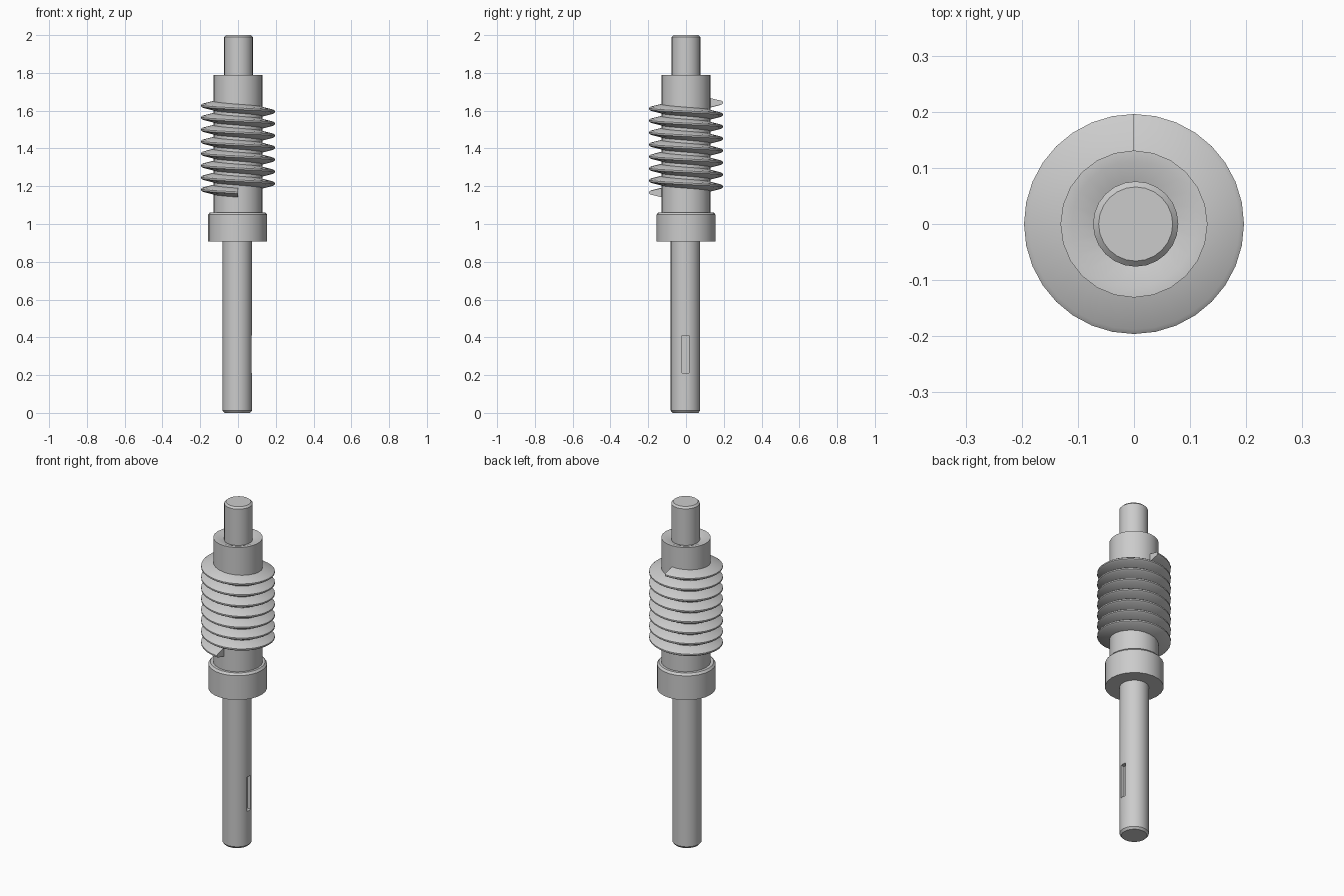
import bpy, bmesh, math

cube = bpy.data.objects.get("Cube")
if cube:
    bpy.data.objects.remove(cube, do_unlink=True)

steel = bpy.data.materials.new("grey_steel")
steel.use_nodes = True
GREY = (0.6, 0.6, 0.6, 1)
steel.diffuse_color = GREY
steel.node_tree.nodes["Principled BSDF"].inputs["Base Color"].default_value = GREY


def finish(name, bm, smooth=True):
    bmesh.ops.recalc_face_normals(bm, faces=bm.faces)
    mesh = bpy.data.meshes.new(name)
    bm.to_mesh(mesh)
    bm.free()
    mesh.materials.append(steel)
    obj = bpy.data.objects.new(name, mesh)
    bpy.context.collection.objects.link(obj)
    if smooth:
        bpy.ops.object.select_all(action="DESELECT")
        obj.select_set(True)
        bpy.context.view_layer.objects.active = obj
        bpy.ops.object.shade_smooth_by_angle(angle=math.radians(35))
    return obj


def lathe(name, profile, sides, closed=False, centre=(0, 0)):
    """Revolve (radius, height) points; cap the ends unless the profile is a loop."""
    bm = bmesh.new()
    rings = []
    for r, z in profile:
        rings.append([bm.verts.new((centre[0] + r * math.cos(math.tau * i / sides),
                                    centre[1] + r * math.sin(math.tau * i / sides), z))
                      for i in range(sides)])
    pairs = list(zip(rings, rings[1:]))
    if closed:
        pairs.append((rings[-1], rings[0]))
    else:
        bm.faces.new(rings[0])
        bm.faces.new(rings[-1])
    for a, b in pairs:
        for i in range(sides):
            j = (i + 1) % sides
            bm.faces.new((a[i], a[j], b[j], b[i]))
    return finish(name, bm)


def helix_thread(name, start_z, pitch, turns, section, steps=32):
    """Sweep a (radius, height offset) section along a left-handed helix."""
    bm = bmesh.new()
    rings = []
    for i in range(int(turns * steps) + 1):
        t = i / steps
        a = -math.pi / 2 - math.tau * t
        rings.append([bm.verts.new((r * math.cos(a), r * math.sin(a), start_z + pitch * t + dz))
                      for r, dz in section])
    n = len(section)
    for a, b in zip(rings, rings[1:]):
        for k in range(n):
            m = (k + 1) % n
            bm.faces.new((a[k], a[m], b[m], b[k]))
    bm.faces.new(rings[0])
    bm.faces.new(rings[-1])
    return finish(name, bm)


# Shafts with chamfered ends
lower_shaft = lathe("lower_shaft", [(0.068, 0), (0.078, 0.012), (0.078, 1.0)], 24, centre=(-0.004, -0.003))
lathe("upper_shaft", [(0.076, 1.0), (0.076, 1.99), (0.066, 2.0)], 24, centre=(0.003, 0))

# Worm body with a shallow dished top
lathe("worm_body", [(0.07, 1.0), (0.131, 1.0), (0.131, 1.79), (0.112, 1.79), (0.07, 1.775)], 24, closed=True)

# Shoulder collar
lathe("collar", [(0.07, 0.908), (0.156, 0.908), (0.156, 1.05), (0.146, 1.062), (0.07, 1.062)],
      24, closed=True, centre=(-0.002, 0))

# Worm thread
helix_thread("worm_thread", 1.166, 0.0635, 7.5,
             [(0.122, -0.026), (0.188, -0.01), (0.196, -0.004), (0.196, 0.004), (0.188, 0.01), (0.122, 0.026)])

# Keyway cut into the +x side of the lower shaft
bm = bmesh.new()
bmesh.ops.create_cube(bm, size=1)
for v in bm.verts:
    v.co = (0.08 + v.co.x * 0.06, -0.003 + v.co.y * 0.036, 0.31 + v.co.z * 0.2)
cutter = finish("keyway_cutter", bm, smooth=False)
cutter.hide_render = True
cutter.hide_viewport = True
cutter.display_type = "WIRE"
cut = lower_shaft.modifiers.new("keyway", "BOOLEAN")
cut.operation = "DIFFERENCE"
cut.solver = "EXACT"
cut.object = cutter
